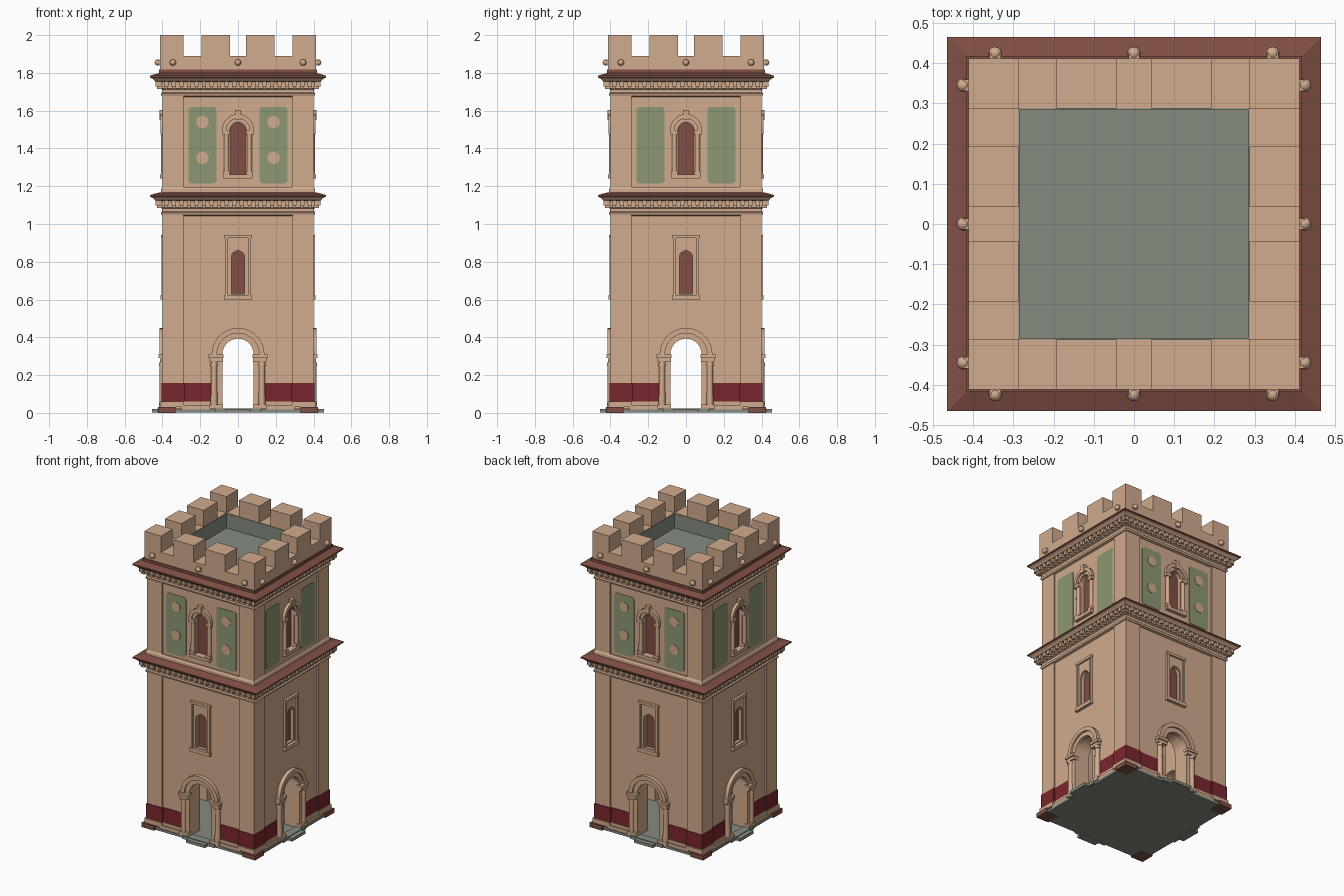
import bpy, bmesh
from math import sin, cos, pi
from mathutils import Matrix, Vector

if "Cube" in bpy.data.objects:
    bpy.data.objects.remove(bpy.data.objects["Cube"])


def material(name, rgb):
    m = bpy.data.materials.new(name)
    m.diffuse_color = [(c / 255 / 12.92 if c < 11 else ((c / 255 + 0.055) / 1.055) ** 2.4) for c in rgb] + [1]
    m.use_nodes = True
    m.node_tree.nodes["Principled BSDF"].inputs["Base Color"].default_value = m.diffuse_color
    return m


TAN = material("tan_plaster", (209, 171, 142))
BROWN = material("red_brown", (128, 79, 68))
WINE = material("wine_red", (122, 38, 46))
GREEN = material("sage_green", (141, 151, 115))
GREY = material("grey_stone", (133, 140, 128))


def box(bm, x0, x1, y0, y1, z0, z1):
    m = Matrix.Translation(((x0 + x1) / 2, (y0 + y1) / 2, (z0 + z1) / 2)) @ \
        Matrix.Diagonal((abs(x1 - x0), abs(y1 - y0), abs(z1 - z0), 1))
    bmesh.ops.create_cube(bm, size=1, matrix=m)


def pair(bm, x0, x1, *rest):
    box(bm, x0, x1, *rest)
    box(bm, -x1, -x0, *rest)


def prism(bm, pts, y0, y1):
    """Extrude an xz outline from y0 to y1."""
    a = [bm.verts.new((x, y0, z)) for x, z in pts]
    b = [bm.verts.new((x, y1, z)) for x, z in pts]
    bm.faces.new(a)
    bm.faces.new(b[::-1])
    for i in range(len(a)):
        j = (i + 1) % len(a)
        bm.faces.new((a[i], b[i], b[j], a[j]))


def arc(r, cx, cz, a0, a1, n=14):
    return [(cx + r * cos(a0 + (a1 - a0) * i / n), cz + r * sin(a0 + (a1 - a0) * i / n)) for i in range(n + 1)]


def ring(bm, r0, r1, cz, y0, y1):
    """Half-round arch moulding."""
    prism(bm, arc(r1, 0, cz, 0, pi) + arc(r0, 0, cz, pi, 0), y0, y1)


def column(bm, x, y, r, z0, z1):
    res = bmesh.ops.create_cone(bm, cap_ends=True, segments=14, radius1=r, radius2=r * 0.92, depth=z1 - z0,
                                matrix=Matrix.Translation((x, y, (z0 + z1) / 2)))
    for f in {f for v in res["verts"] for f in v.link_faces}:
        f.smooth = len(f.verts) == 4


def finish(name, bm, mats, copies=4):
    """Turn a front-side mesh into an object repeated around the tower."""
    bmesh.ops.recalc_face_normals(bm, faces=bm.faces)
    step = 2 if copies == 2 else 1
    src = list(bm.verts) + list(bm.edges) + list(bm.faces)
    for k in range(1, copies):
        new = bmesh.ops.duplicate(bm, geom=src)["geom"]
        bmesh.ops.rotate(bm, verts=[g for g in new if isinstance(g, bmesh.types.BMVert)], cent=(0, 0, 0),
                         matrix=Matrix.Rotation(k * step * pi / 2, 3, 'Z'))
    me = bpy.data.meshes.new(name)
    bm.to_mesh(me)
    bm.free()
    for m in mats:
        me.materials.append(m)
    ob = bpy.data.objects.new(name, me)
    bpy.context.collection.objects.link(ob)
    return ob


W = 0.39  # wall face distance

# Walls: half outline with door and window notches, mirrored
bm = bmesh.new()
half = [(W, 0.006), (W, 1.77), (0, 1.77)]
half += arc(0.04, 0, 1.495, pi / 2, 0) + [(0.04, 1.26), (0, 1.26)]
half += arc(0.034, 0, 0.825, pi / 2, 0) + [(0.034, 0.63), (0, 0.63)]
half += arc(0.083, 0, 0.32, pi / 2, 0) + [(0.083, 0.006)]
half = [(0 if abs(x) < 1e-6 else x, z) for x, z in half]
prism(bm, half, -W, -0.29)
prism(bm, [(-x, z) for x, z in half], -W, -0.29)
seam = [f for f in bm.faces if all(abs(v.co.x) < 1e-5 for v in f.verts)]
bmesh.ops.delete(bm, geom=seam, context='FACES')
bmesh.ops.remove_doubles(bm, verts=bm.verts, dist=1e-5)
finish("walls", bm, [TAN])

# Corner pilasters
bm = bmesh.new()
box(bm, 0.288, 0.4, -0.4, -0.288, 0.02, 1.77)
finish("corner_pilasters", bm, [TAN])

# Wine painted band
bm = bmesh.new()
pair(bm, 0.14, 0.29, -W - 0.004, -W + 0.004, 0.06, 0.158)
box(bm, 0.284, 0.404, -0.404, -0.284, 0.06, 0.158)
finish("painted_band", bm, [WINE])

# Plinth
bm = bmesh.new()
pair(bm, 0.145, 0.3, -0.408, -0.36, 0.006, 0.04)
pair(bm, 0.145, 0.3, -0.399, -0.36, 0.04, 0.06)
box(bm, 0.285, 0.412, -0.412, -0.285, 0.03, 0.06)
finish("plinth", bm, [TAN])
bm = bmesh.new()
box(bm, 0.33, 0.424, -0.424, -0.33, 0, 0.03)
finish("plinth_corners", bm, [BROWN])

# Floor, roof deck, door steps
bm = bmesh.new()
box(bm, -0.412, 0.412, -0.412, 0.412, 0.002, 0.018)
finish("floor_slab", bm, [GREY], 1)
bm = bmesh.new()
box(bm, -0.3, 0.3, -0.3, 0.3, 1.75, 1.79)
finish("roof_deck", bm, [GREY], 1)
bm = bmesh.new()
box(bm, -0.07, 0.07, -0.455, -0.40, 0.001, 0.02)
box(bm, -0.12, 0.12, -0.425, -0.37, 0.003, 0.024)
finish("door_steps", bm, [GREY])

# Door surround: jambs, columns, capitals, arch
bm = bmesh.new()
pair(bm, 0.083, 0.11, -0.402, -0.38, 0.02, 0.29)
pair(bm, 0.08, 0.15, -0.418, -0.38, 0.02, 0.045)
pair(bm, 0.08, 0.15, -0.414, -0.38, 0.27, 0.29)
pair(bm, 0.077, 0.155, -0.422, -0.38, 0.29, 0.308)
for s in (-1, 1):
    column(bm, s * 0.127, -0.399, 0.018, 0.045, 0.27)
    column(bm, s * 0.127, -0.399, 0.021, 0.25, 0.262)
ring(bm, 0.083, 0.118, 0.31, -0.403, -0.38)
ring(bm, 0.112, 0.14, 0.31, -0.415, -0.38)
finish("door_surround", bm, [TAN])

# Middle window frame
bm = bmesh.new()
prism(bm, [(0.07, 0.62), (0.07, 0.93), (-0.07, 0.93), (-0.07, 0.62), (-0.04, 0.62)]
      + arc(0.04, 0, 0.825, pi, 0) + [(0.04, 0.62)], -0.395, -0.385)
pair(bm, 0.056, 0.07, -0.405, -0.385, 0.62, 0.93)
box(bm, -0.073, 0.073, -0.407, -0.385, 0.925, 0.942)
box(bm, -0.075, 0.075, -0.41, -0.37, 0.6, 0.625)
finish("middle_window_frame", bm, [TAN])

# Upper window surround
bm = bmesh.new()
box(bm, -0.077, 0.077, -0.412, -0.37, 1.24, 1.262)
pair(bm, 0.044, 0.08, -0.408, -0.385, 1.262, 1.28)
pair(bm, 0.042, 0.084, -0.41, -0.385, 1.475, 1.497)
for s in (-1, 1):
    column(bm, s * 0.061, -0.394, 0.014, 1.28, 1.475)
ring(bm, 0.042, 0.066, 1.497, -0.4, -0.385)
ring(bm, 0.062, 0.085, 1.497, -0.411, -0.385)
prism(bm, [(-0.012, 1.55), (0.012, 1.55), (0.016, 1.603), (-0.016, 1.603)], -0.416, -0.385)
finish("upper_window_surround", bm, [TAN])

# Window panes set back in the openings
bm = bmesh.new()
box(bm, -0.045, 0.045, -0.368, -0.36, 1.25, 1.55)
box(bm, -0.04, 0.04, -0.368, -0.36, 0.62, 0.87)
finish("window_panes", bm, [BROWN])


# Green painted panels with rounded corners
def rounded(x0, x1, z0, z1, r):
    return (arc(r, x1 - r, z1 - r, 0, pi / 2, 4) + arc(r, x0 + r, z1 - r, pi / 2, pi, 4)
            + arc(r, x0 + r, z0 + r, pi, 1.5 * pi, 4) + arc(r, x1 - r, z0 + r, 1.5 * pi, 2 * pi, 4))


bm = bmesh.new()
for s in (-1, 1):
    cx = s * 0.188
    prism(bm, rounded(cx - 0.074, cx + 0.074, 1.215, 1.62, 0.018), -W - 0.003, -W + 0.002)
finish("green_panels", bm, [GREEN])
bm = bmesh.new()
for x in (-0.188, 0.188):
    for z in (1.35, 1.54):
        prism(bm, arc(0.033, x, z, 0, 2 * pi * 23 / 24, 23), -W - 0.006, -W + 0.002)
finish("panel_discs", bm, [TAN], 2)


# Cornices: square profiles swept around the tower, brown above a given ring
def cornice(name, prof, first_brown):
    bm = bmesh.new()
    rows = [[bm.verts.new((sx * r, sy * r, z)) for sx, sy in ((-1, -1), (1, -1), (1, 1), (-1, 1))] for r, z in prof]
    for i in range(len(rows) - 1):
        for k in range(4):
            j = (k + 1) % 4
            f = bm.faces.new((rows[i][k], rows[i][j], rows[i + 1][j], rows[i + 1][k]))
            f.material_index = int(i >= first_brown)
    finish(name, bm, [TAN, BROWN], 1)


def lower_part(z):
    return [(0.385, z), (0.405, z + 0.006), (0.409, z + 0.018), (0.402, z + 0.024), (0.402, z + 0.04),
            (0.412, z + 0.045), (0.412, z + 0.08), (0.44, z + 0.084), (0.446, z + 0.092), (0.458, z + 0.1)]


cornice("lower_cornice", lower_part(1.042) + [(0.465, 1.146), (0.465, 1.154), (0.41, 1.168), (0.385, 1.168)], 9)
cornice("upper_cornice", lower_part(1.672) + [(0.465, 1.776), (0.465, 1.785), (0.418, 1.8), (0.418, 1.818),
                                              (0.385, 1.818)], 9)
cornice("upper_wall_base", [(0.385, 1.16), (0.407, 1.165), (0.407, 1.185), (0.4, 1.197), (0.385, 1.197)], 99)

# Dentils under both cornices
bm = bmesh.new()
for z in (1.085, 1.715):
    for i in range(22):
        x = -0.42 + 0.04 * i
        box(bm, x - 0.011, x + 0.011, -0.438, -0.405, z + 0.014, z + 0.042)
        box(bm, x - 0.008, x + 0.008, -0.425, -0.4, z, z + 0.014)
finish("dentils", bm, [TAN])

# Parapet and merlons
bm = bmesh.new()
box(bm, -0.2875, 0.2875, -0.412, -0.2875, 1.79, 1.89)
box(bm, 0.2875, 0.412, -0.412, -0.2875, 1.79, 2.0)
pair(bm, 0.043, 0.193, -0.412, -0.2875, 1.89, 2.0)
finish("parapet", bm, [TAN])
bm = bmesh.new()
box(bm, -0.286, 0.286, -0.2885, -0.284, 1.785, 1.888)
finish("parapet_lining", bm, [GREY])

# Water spout knobs
bm = bmesh.new()
for x in (-0.345, 0, 0.345):
    box(bm, x - 0.014, x + 0.014, -0.425, -0.4, 1.842, 1.868)
    res = bmesh.ops.create_uvsphere(bm, u_segments=12, v_segments=8, radius=0.017,
                                    matrix=Matrix.Translation((x, -0.424, 1.855)))
    for f in {f for v in res["verts"] for f in v.link_faces}:
        f.smooth = True
finish("spout_knobs", bm, [TAN])
